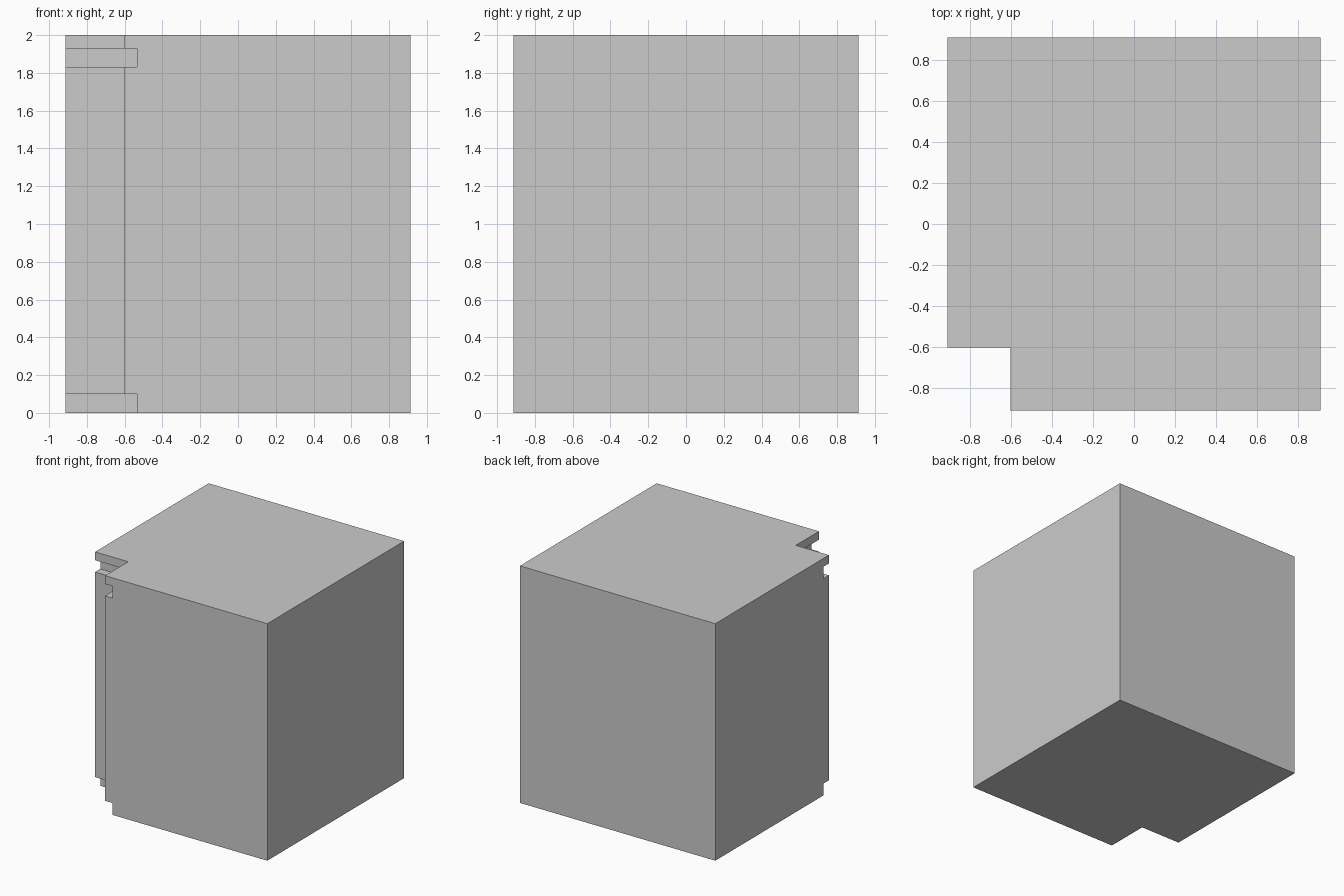
import bpy

if "Cube" in bpy.data.objects:
    bpy.data.objects.remove(bpy.data.objects["Cube"])

HALF = 0.912      # half width of the block
NOTCH = -0.603    # corner notch faces
GROOVE = -0.534   # deeper groove faces


def box(name, lo, hi):
    size = [h - l for l, h in zip(lo, hi)]
    mid = [(h + l) / 2 for l, h in zip(lo, hi)]
    bpy.ops.mesh.primitive_cube_add(size=1, location=mid)
    ob = bpy.context.object
    ob.name = name
    ob.scale = size
    bpy.ops.object.transform_apply(location=True, rotation=False, scale=True)
    return ob


def cut_corner(target, name, depth, z0, z1):
    # cut a square out of the front left corner between two heights, then drop the cutter
    cutter = box(name, (-1.2, -1.2, z0), (depth, depth, z1))
    cutter.hide_render = True
    bpy.context.view_layer.objects.active = target
    mod = target.modifiers.new(name, 'BOOLEAN')
    mod.operation = 'DIFFERENCE'
    mod.solver = 'EXACT'
    mod.object = cutter
    bpy.ops.object.modifier_apply(modifier=mod.name)
    bpy.data.objects.remove(cutter, do_unlink=True)


# main block
block = box("notched_block", (-HALF, -HALF, 0), (HALF, HALF, 2))

# full-height corner notch, toe recess and upper groove
cut_corner(block, "corner_notch", NOTCH, -0.5, 2.5)
cut_corner(block, "toe_recess", GROOVE, -0.5, 0.1)
cut_corner(block, "upper_groove", GROOVE, 1.83, 1.93)
